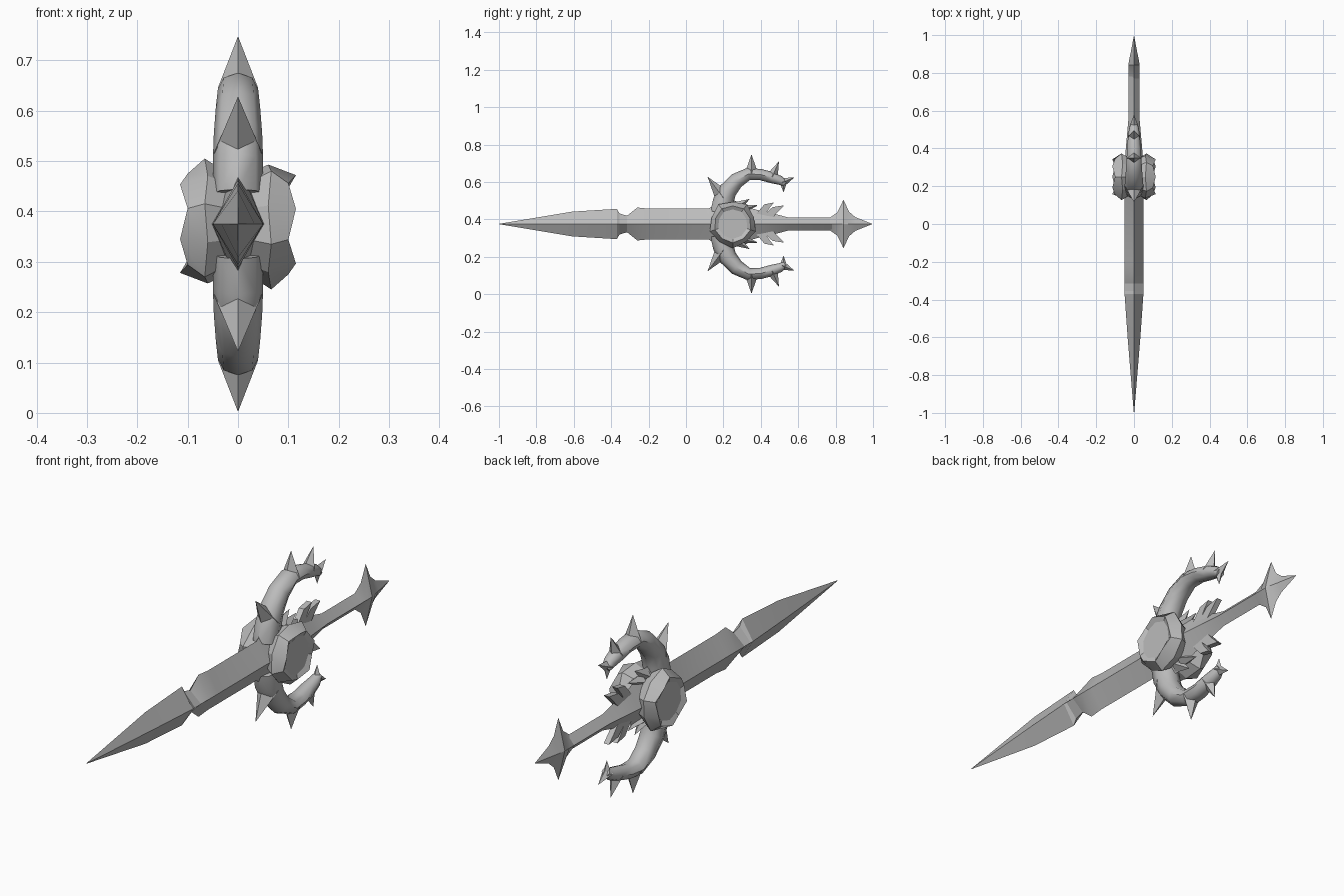
import bpy, bmesh, math
from mathutils import Vector

if "Cube" in bpy.data.objects:
    bpy.data.objects.remove(bpy.data.objects["Cube"], do_unlink=True)

CENTRE = 0.375  # height of the sword's axis

steel = bpy.data.materials.new("grey_steel")
steel.use_nodes = True
GREY = (0.5, 0.5, 0.5, 1)
steel.diffuse_color = GREY
steel.node_tree.nodes["Principled BSDF"].inputs["Base Color"].default_value = GREY


def finish(bm, name, mirror=False, smooth=30):
    bmesh.ops.remove_doubles(bm, verts=bm.verts, dist=0.0004)
    bmesh.ops.recalc_face_normals(bm, faces=bm.faces)
    mesh = bpy.data.meshes.new(name)
    bm.to_mesh(mesh)
    bm.free()
    mesh.materials.append(steel)
    obj = bpy.data.objects.new(name, mesh)
    bpy.context.collection.objects.link(obj)
    obj.location.z = CENTRE
    bpy.ops.object.select_all(action='DESELECT')
    obj.select_set(True)
    bpy.context.view_layer.objects.active = obj
    if smooth:
        bpy.ops.object.shade_smooth_by_angle(angle=math.radians(smooth))
    if mirror:
        mod = obj.modifiers.new("Mirror", 'MIRROR')
        mod.use_axis = (False, False, True)
        mod.use_mirror_merge = False
    return obj


def skin(bm, rings, caps=True):
    """Bridge successive rings of points."""
    rows = [[bm.verts.new(p) for p in ring] for ring in rings]
    n = len(rows[0])
    for a, b in zip(rows, rows[1:]):
        for i in range(n):
            j = (i + 1) % n
            bm.faces.new((a[i], a[j], b[j], b[i]))
    if caps:
        bm.faces.new(rows[0])
        bm.faces.new(rows[-1])


def diamond_loft(name, sections):
    """Sections are (y, half thickness, half height)."""
    bm = bmesh.new()
    skin(bm, [[(w, y, 0), (0, y, h), (-w, y, 0), (0, y, -h)]
              for y, w, h in sections])
    return finish(bm, name, smooth=20)


def spike(bm, base, tip, half, thick):
    """Four-sided thorn in the side plane; base and tip are (y, z)."""
    b, t = Vector((0, *base)), Vector((0, *tip))
    d = (t - b).normalized()
    side = Vector((0, -d.z, d.y)) * half
    ring = [bm.verts.new(p) for p in
            (b + side, b + Vector((thick, 0, 0)), b - side, b - Vector((thick, 0, 0)))]
    point = bm.verts.new(t)
    bm.faces.new(ring)
    for i in range(4):
        bm.faces.new((ring[i], ring[(i + 1) % 4], point))


# Blade with a notch on both edges, broadening into the guard
diamond_loft("blade", [
    (-1, 0.001, 0.001), (-0.61, 0.033, 0.066), (-0.37, 0.05, 0.081),
    (-0.355, 0.05, 0.056), (-0.315, 0.05, 0.044), (-0.26, 0.05, 0.088),
    (-0.2, 0.05, 0.082), (0.12, 0.05, 0.082), (0.18, 0.055, 0.12),
    (0.27, 0.055, 0.12), (0.36, 0.045, 0.06)])

# Handle
diamond_loft("handle", [
    (0.3, 0.05, 0.1), (0.38, 0.045, 0.075), (0.46, 0.038, 0.058),
    (0.55, 0.03, 0.034), (0.78, 0.03, 0.034)])

# Star pommel
diamond_loft("pommel", [
    (0.77, 0.03, 0.034), (0.81, 0.03, 0.063), (0.842, 0.03, 0.13),
    (0.872, 0.025, 0.065), (0.905, 0.018, 0.037), (0.995, 0.001, 0.001)])

# Curved horns, upper and lower: (y, z, half width, half thickness)
path = [(0.19, 0.06, 0.06, 0.05), (0.2, 0.125, 0.055, 0.05),
        (0.225, 0.18, 0.048, 0.048), (0.27, 0.232, 0.042, 0.044),
        (0.335, 0.268, 0.033, 0.04), (0.4, 0.264, 0.03, 0.036),
        (0.46, 0.248, 0.03, 0.032), (0.505, 0.232, 0.024, 0.026),
        (0.53, 0.215, 0.016, 0.018)]
rings = []
for i, (y, z, r, w) in enumerate(path):
    before, after = path[max(i - 1, 0)], path[min(i + 1, len(path) - 1)]
    d = Vector((0, after[0] - before[0], after[1] - before[1])).normalized()
    n = Vector((0, -d.z, d.y))
    rings.append([Vector((w * math.sin(k * math.tau / 8), y, z))
                  + n * r * math.cos(k * math.tau / 8) for k in range(8)])
bm = bmesh.new()
skin(bm, rings)
finish(bm, "horns", mirror=True, smooth=50)

# Thorns along each horn
bm = bmesh.new()
for base, tip, half, thick in [
        ((0.2, 0.14), (0.115, 0.253), 0.045, 0.048),
        ((0.35, 0.27), (0.35, 0.373), 0.036, 0.04),
        ((0.46, 0.25), (0.497, 0.335), 0.032, 0.032),
        ((0.515, 0.222), (0.58, 0.25), 0.024, 0.024),
        ((0.52, 0.225), (0.522, 0.168), 0.02, 0.02)]:
    spike(bm, base, tip, half, thick)
finish(bm, "horn_thorns", mirror=True, smooth=0)

# Small quills behind the guard
bm = bmesh.new()
for base, tip, half, thick in [
        ((0.27, 0.09), (0.34, 0.134), 0.03, 0.03),
        ((0.3, 0.08), (0.385, 0.1), 0.025, 0.03)]:
    spike(bm, base, tip, half, thick)
# Each quill is a thin slanted blade with a chisel tip
for y, z, length in [(0.385, 0.065, 0.085), (0.42, 0.05, 0.105)]:
    outline = [(y - 0.03, z - 0.03), (y, z), (y + length * 0.4, z + 0.04),
               (y + length, z + 0.05), (y + length * 0.7, z + 0.018),
               (y + 0.03, z - 0.03)]
    skin(bm, [[(x, a, b) for a, b in outline] for x in (-0.012, 0.012)])
finish(bm, "guard_quills", mirror=True, smooth=0)


# Faceted round gems with a jagged five-peaked rim and a shallow dish
def gem(name, side):
    def ring(radius, x, low_radius=None, low_x=None):
        points = []
        for k in range(10):
            a = math.radians(18 + 36 * k)
            r, h = (radius, x) if k % 2 == 0 else (low_radius or radius, low_x or x)
            points.append((side * h, 0.25 + r * math.cos(a), side * r * math.sin(a)))
        return points
    bm = bmesh.new()
    skin(bm, [ring(0.1, 0.02), ring(0.118, 0.06, 0.13, 0.066),
              ring(0.097, 0.115, 0.1, 0.1), ring(0.078, 0.1, 0.08, 0.096)])
    finish(bm, name, smooth=25)


gem("left_gem", 1)
gem("right_gem", -1)
